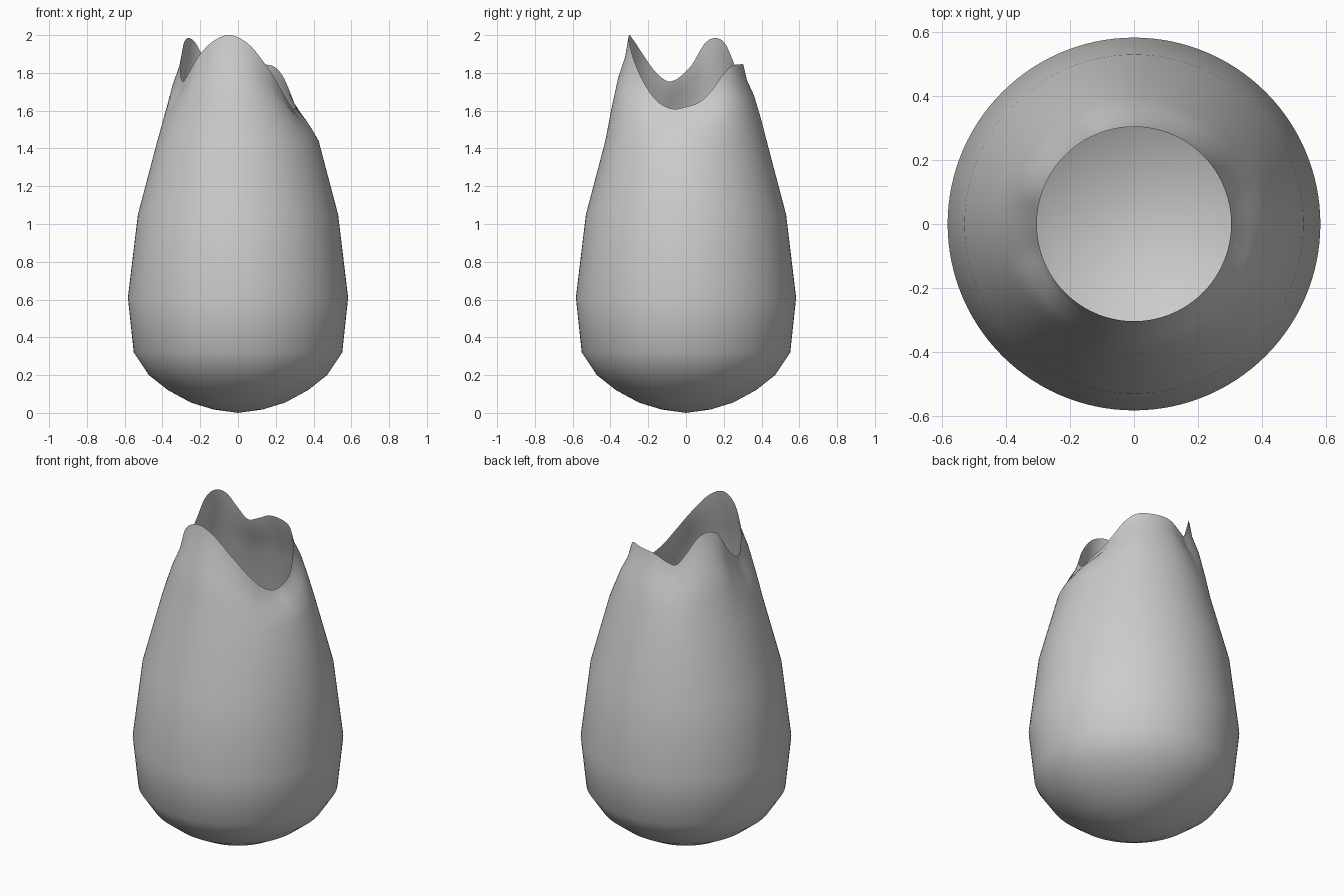
import bpy, bmesh
from math import sin, cos, radians

if "Cube" in bpy.data.objects:
    bpy.data.objects.remove(bpy.data.objects["Cube"])

SEG = 120
# body profile (radius, z), common to all directions
BODY = [(0.13, 0.018), (0.25, 0.055), (0.37, 0.12), (0.472, 0.2), (0.552, 0.32),
        (0.583, 0.61), (0.53, 1.05), (0.427, 1.44)]
# neck profile (radius, share of the height between shoulder and wavy rim)
NECK = [(0.396, 0.3), (0.36, 0.6), (0.323, 0.8), (0.304, 1.0)]
# wavy rim (angle in degrees, z): three petal tips with dips between
RIM = [(0, 1.62), (15, 1.65), (27, 1.71), (40, 1.79), (52, 1.835), (68, 1.845),
       (90, 1.84), (105, 1.805), (115, 1.795), (126, 1.87), (137, 1.955), (149, 1.985),
       (161, 1.955), (176, 1.83), (195, 1.755), (210, 1.795), (228, 1.895),
       (245, 1.97), (262, 2.0), (280, 1.955), (300, 1.835), (315, 1.735),
       (330, 1.65), (346, 1.61)]


def rim_height(deg):
    """Periodic smooth interpolation of the rim points."""
    n = len(RIM)

    def pt(i):
        a, z = RIM[i % n]
        return a + 360 * (i // n), z
    i = max(k for k in range(n) if RIM[k][0] <= deg)
    (a0, z0), (a1, z1), (a2, z2), (a3, z3) = (pt(i + k) for k in (-1, 0, 1, 2))
    h = a2 - a1
    t = (deg - a1) / h
    m1, m2 = h * (z2 - z0) / (a2 - a0), h * (z3 - z1) / (a3 - a1)
    return ((2*t**3 - 3*t**2 + 1) * z1 + (t**3 - 2*t**2 + t) * m1
            + (3*t**2 - 2*t**3) * z2 + (t**3 - t**2) * m2)


bm = bmesh.new()
degs = [360 * i / SEG for i in range(SEG)]
rims = [rim_height(d) for d in degs]
shoulder = BODY[-1][1]


def ring(r, heights):
    return [bm.verts.new((r * cos(radians(d)), r * sin(radians(d)), z))
            for d, z in zip(degs, heights)]


# rings of the shell, bottom to rim
rings = [ring(r, [z] * SEG) for r, z in BODY]
rings += [ring(r, [shoulder + f * (z - shoulder) for z in rims]) for r, f in NECK]
for lo, hi in zip(rings, rings[1:]):
    for i in range(SEG):
        j = (i + 1) % SEG
        bm.faces.new((lo[i], lo[j], hi[j], hi[i]))

# closed bottom
base = bm.verts.new((0, 0, 0))
for i in range(SEG):
    bm.faces.new((base, rings[0][(i + 1) % SEG], rings[0][i]))

for f in bm.faces:
    f.smooth = True
mesh = bpy.data.meshes.new("tulip_vase")
bm.to_mesh(mesh)
bm.free()
bpy.context.collection.objects.link(bpy.data.objects.new("tulip_vase", mesh))
